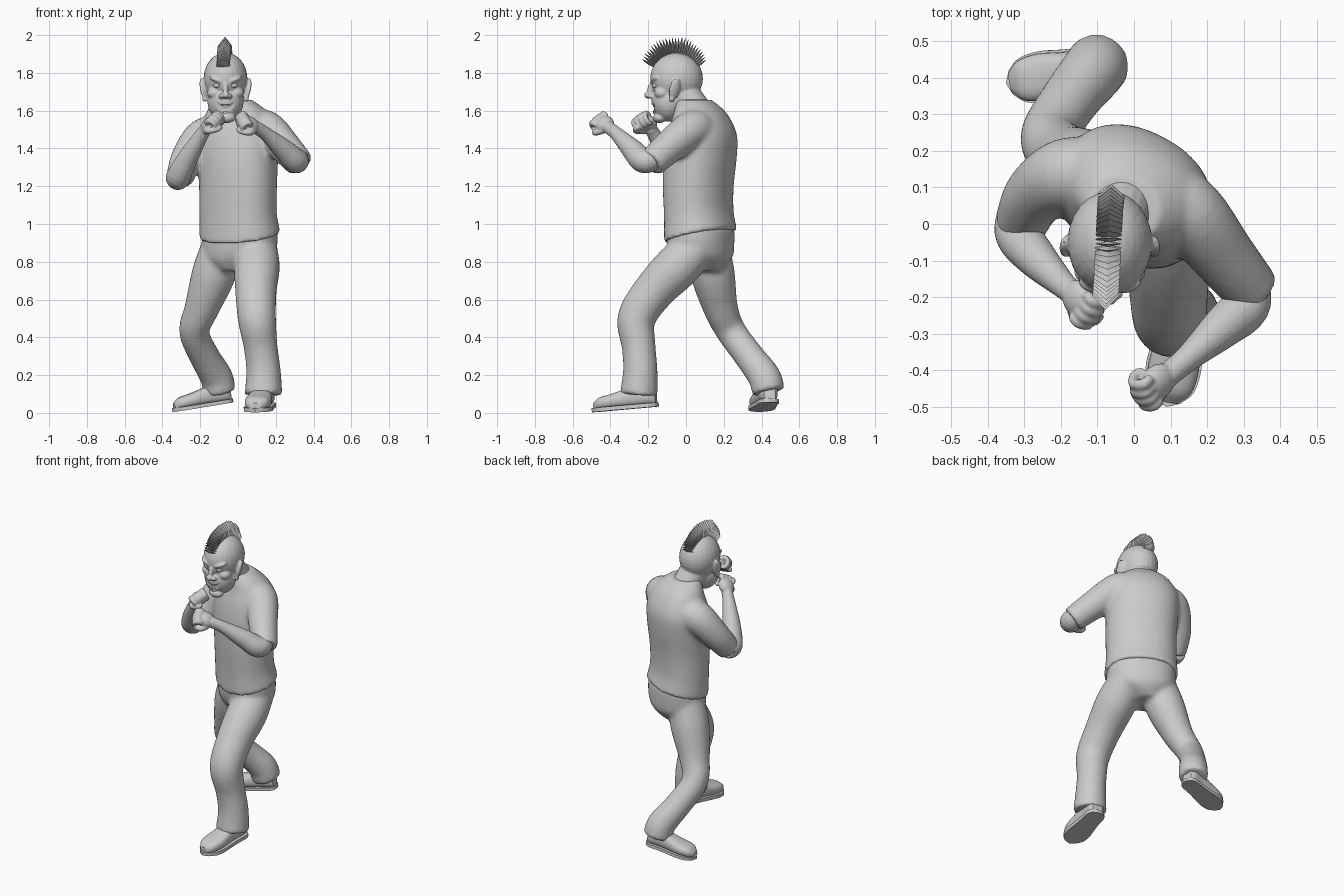
import bpy, bmesh, math, random
from math import cos, sin, pi, radians
from mathutils import Vector, Matrix, Euler

random.seed(4)
if "Cube" in bpy.data.objects:
    bpy.data.objects.remove(bpy.data.objects["Cube"], do_unlink=True)

GREY = (0.6, 0.6, 0.6, 1)
clay = bpy.data.materials.new("plain grey")
clay.use_nodes = True
clay.diffuse_color = GREY
clay.node_tree.nodes["Principled BSDF"].inputs["Base Color"].default_value = GREY


def make(name, bm, smooth=True):
    bmesh.ops.recalc_face_normals(bm, faces=bm.faces)
    me = bpy.data.meshes.new(name)
    bm.to_mesh(me)
    bm.free()
    me.materials.append(clay)
    ob = bpy.data.objects.new(name, me)
    bpy.context.collection.objects.link(ob)
    if smooth:
        shade(ob)
    return ob


def shade(ob):
    bpy.ops.object.select_all(action='DESELECT')
    ob.select_set(True)
    bpy.context.view_layer.objects.active = ob
    bpy.ops.object.shade_smooth_by_angle(angle=radians(45))


def blend(name, bm, voxel, rounds=5, cutter=None):
    """Fuse overlapping shapes into one soft skin, then carve with the cutter."""
    ob = make(name, bm, False)
    mod = ob.modifiers.new("fuse", 'REMESH')
    mod.mode, mod.voxel_size = 'VOXEL', voxel
    mod = ob.modifiers.new("soften", 'SMOOTH')
    mod.factor, mod.iterations = 0.5, rounds
    if cutter:
        mod = ob.modifiers.new("carve", 'BOOLEAN')
        mod.operation, mod.solver, mod.object = 'DIFFERENCE', 'EXACT', cutter
    dg = bpy.context.evaluated_depsgraph_get()
    me = bpy.data.meshes.new_from_object(ob.evaluated_get(dg))
    ob.modifiers.clear()
    ob.data = me
    me.materials.clear()
    me.materials.append(clay)
    shade(ob)


def loft(bm, rings):
    rows = [[bm.verts.new(p) for p in ring] for ring in rings]
    n = len(rows[0])
    for a, b in zip(rows, rows[1:]):
        for i in range(n):
            bm.faces.new((a[i], a[(i + 1) % n], b[(i + 1) % n], b[i]))
    bm.faces.new(rows[0][::-1])
    bm.faces.new(rows[-1])


def curve(pts, steps=5):
    p = [Vector(q) for q in pts]
    p = [2 * p[0] - p[1]] + p + [2 * p[-1] - p[-2]]
    out = []
    for a, b, c, d in zip(p, p[1:], p[2:], p[3:]):
        for k in range(steps):
            t = k / steps
            out.append(0.5 * (2 * b + (c - a) * t + (2 * a - 5 * b + 4 * c - d) * t ** 2
                              + (3 * b - a - 3 * c + d) * t ** 3))
    return out + [p[-2]]


def tube(bm, pts, sides=20, mat=Matrix()):
    """Limb through (x, y, z, radius) points."""
    path = curve(pts)
    rings = []
    side = Vector((1, 0.13, 0.07))
    for i, q in enumerate(path):
        t = (path[min(i + 1, len(path) - 1)] - path[max(i - 1, 0)]).to_3d().normalized()
        side = (side - t * side.dot(t)).normalized()
        up = t.cross(side)
        rings.append([mat @ (q.to_3d() + (side * cos(a) + up * sin(a)) * q[3])
                      for a in (2 * pi * k / sides for k in range(sides))])
    loft(bm, rings)


def ball(bm, loc, size, rot=(0, 0, 0), mat=Matrix()):
    m = mat @ Matrix.LocRotScale(Vector(loc), Euler([radians(r) for r in rot]), Vector(size))
    bmesh.ops.create_uvsphere(bm, u_segments=24, v_segments=16, radius=1, matrix=m)


def trunk(bm, rows, tilt):
    """Stack of ovals: z, centre x, centre y, half width, half depth, turn."""
    rings = []
    low = rows[0][0]
    for z, cx, cy, rx, ry, turn in curve(rows, 4):
        r = Matrix.Rotation(radians(turn), 3, 'Z')
        fall = tilt * max(0, 1 - abs(z - low) * 4)
        ring = []
        for k in range(36):
            a = 2 * pi * k / 36
            x, y = (math.copysign(abs(f) ** 0.9, f) for f in (cos(a), sin(a)))
            ring.append(r @ Vector((rx * x, ry * y, fall * y)) + Vector((cx, cy, z)))
        rings.append(ring)
    loft(bm, rings)


# Shirt: trunk and two sleeves
bm = bmesh.new()
trunk(bm, [(0.935, .01, .077, .222, .172, -32), (1.05, 0, .068, .213, .163, -32),
           (1.2, 0, .065, .213, .168, -32), (1.35, 0, .075, .217, .177, -30),
           (1.47, 0, .085, .215, .17, -27), (1.56, 0, .08, .184, .14, -25),
           (1.612, -.01, .066, .15, .115, -25), (1.658, -.025, .045, .1, .085, -25)], 0.04)
tube(bm, [(.06, .09, 1.5, .1), (.15, .03, 1.5, .101), (.243, -.085, 1.412, .088),
          (.325, -.185, 1.322, .077)])
tube(bm, [(-.09, .13, 1.475, .1), (-.185, .135, 1.457, .101), (-.268, .08, 1.35, .087),
          (-.31, .0, 1.24, .073)])
blend("shirt", bm, 0.012, 7)

# Trousers: hips, forward left leg, trailing right leg
bm = bmesh.new()
trunk(bm, [(.98, .01, .078, .206, .158, -32), (.9, .01, .078, .206, .16, -30),
           (.82, 0, .085, .178, .15, -25), (.75, -.02, .085, .08, .1, 0)], 0)
tube(bm, [(.1, .07, .89, .105), (.1, -.045, .775, .122), (.095, -.17, .645, .11),
          (.1, -.262, .5, .102), (.12, -.25, .35, .09), (.135, -.242, .22, .092),
          (.135, -.25, .095, .101)])
tube(bm, [(-.085, .12, .88, .11), (-.13, .143, .73, .117), (-.193, .185, .55, .092),
          (-.232, .24, .43, .08), (-.178, .335, .3, .08), (-.115, .415, .19, .087),
          (-.097, .438, .11, .088)])
blend("trousers", bm, 0.012, 10)


# Shoes with a welted sole
def shoe(name, heel, yaw, pitch, size):
    m = (Matrix.Translation(heel) @ Matrix.Rotation(radians(yaw), 4, 'Z')
         @ Matrix.Rotation(radians(pitch), 4, 'X') @ Matrix.Scale(size, 4))
    stations = curve([(0, .034, .09), (.03, .052, .12), (.1, .055, .125), (.17, .062, .105),
                      (.24, .07, .088), (.3, .06, .076), (.335, .03, .05)], 4)
    bm = bmesh.new()
    rings = []
    for y, w, h in stations:
        ring = []
        for k in range(20):
            a = 2 * pi * k / 20
            x, z = (math.copysign(abs(f) ** 0.75, f) for f in (cos(a), sin(a)))
            ring.append(m @ Vector((w * x, y, .01 + (h - .01) * (z + 1) / 2)))
        rings.append(ring)
    loft(bm, rings)
    make(name + "_upper", bm)
    edge = [(w + .006, y) for y, w, h in stations]
    edge = [(0, -.012)] + edge + [(0, .35)] + [(-x, y) for x, y in reversed(edge)]
    bm = bmesh.new()
    loft(bm, [[m @ Vector((x, y, z)) for x, y in edge] for z in (0, .022)])
    make(name + "_sole", bm)


shoe("left_shoe", (.15, -.155, .033), 170, -5, 1)
shoe("right_shoe", (-.035, .445, .055), 101, -9, .92)


# Bare forearms ending in fists
def arm(name, path, centre, forward, back, thumb):
    f = Vector(forward).normalized()
    x = f.cross(Vector(back)).normalized()
    m = (Matrix.Translation(centre) @ Matrix((x, f, x.cross(f))).transposed().to_4x4()
         @ Matrix.Scale(1.1, 4))
    bm = bmesh.new()
    tube(bm, path)
    ball(bm, (0, 0, 0), (.046, .05, .032), mat=m)
    for k in range(4):
        fx = -.036 + .024 * k
        reach = .064 - .005 * abs(k - 1.5)
        tube(bm, [(fx, .02, .014, .013), (fx, reach - .012, .016, .0145),
                  (fx, reach, -.012, .013), (fx, reach - .025, -.036, .012),
                  (fx, .01, -.026, .01)], 10, m)
    tube(bm, [(.03 * thumb, -.02, -.01, .017), (.054 * thumb, .015, -.02, .016),
              (.035 * thumb, .045, -.042, .013), (.008 * thumb, .05, -.048, .01)], 10, m)
    blend(name, bm, 0.0055, 3)


arm("left_forearm", [(.31, -.16, 1.35, .06), (.305, -.225, 1.335, .066), (.24, -.285, 1.395, .057),
                     (.15, -.365, 1.475, .037), (.09, -.415, 1.515, .034)],
    (.065, -.432, 1.53), (-.65, -.55, .3), (.3, -.5, .8), -1)
arm("right_forearm", [(-.315, .03, 1.25, .06), (-.315, -.03, 1.25, .064), (-.265, -.095, 1.35, .055),
                      (-.195, -.165, 1.468, .037), (-.165, -.19, 1.51, .034)],
    (-.15, -.205, 1.53), (.4, -.5, .35), (-.4, -.2, .7), 1)

# Carving shape for the eye sockets and the grinning mouth
CX = -.066
bm = bmesh.new()
for s in (-1, 1):
    ball(bm, (CX + s * .043, -.192, 1.734), (.027, .02, .013), (0, -s * 18, 0))
tube(bm, [(CX - .06, -.175, 1.653, .008), (CX - .034, -.188, 1.62, .022),
          (CX, -.194, 1.607, .03), (CX + .034, -.188, 1.62, .022), (CX + .06, -.175, 1.653, .008)])
carver = make("face_carver", bm, False)

# Head with neck, jaw, brows, cheeks, nose and ears
bm = bmesh.new()
ball(bm, (CX, -.05, 1.77), (.116, .14, .137))
ball(bm, (CX, -.09, 1.65), (.096, .093, .108))
ball(bm, (CX + .005, -.14, 1.562), (.048, .036, .028))
tube(bm, [(-.02, .08, 1.56, .085), (-.04, .03, 1.63, .085), (-.06, -.03, 1.71, .088)])
ball(bm, (CX, -.185, 1.715), (.015, .02, .042), (-15, 0, 0))
ball(bm, (CX, -.2, 1.682), (.021, .022, .018))
for s in (-1, 1):
    ball(bm, (CX + s * .022, -.188, 1.677), (.015, .018, .013))
    ball(bm, (CX + s * .046, -.165, 1.764), (.044, .024, .014), (0, -s * 20, s * 15))
    ball(bm, (CX + s * .056, -.128, 1.693), (.042, .04, .032))
    ball(bm, (CX + s * .117, -.06, 1.715), (.015, .03, .06), (-8, s * 14, s * 22))
    ball(bm, (CX + s * .112, -.075, 1.665), (.012, .015, .02))
blend("head", bm, 0.0055, 4, carver)
bpy.data.objects.remove(carver, do_unlink=True)

# Eyes and teeth
bm = bmesh.new()
for s in (-1, 1):
    ball(bm, (CX + s * .043, -.161, 1.734), (.02, .018, .015))
make("eyes", bm)
bm = bmesh.new()
for k in range(8):
    u = (k - 3.5) / 3.5
    for z, rise in ((1.627, .015), (1.59, .027)):
        m = Matrix.LocRotScale(Vector((CX + u * .042, -.17 + .014 * u * u, z + rise * u * u)),
                               Euler((0, 0, u * .4)), Vector((.0107, .01, .016)))
        bmesh.ops.create_cube(bm, size=1, matrix=m)
make("teeth", bm, False)

# Crest of flat pointed spikes fanned over the skull
bm = bmesh.new()
COUNT = 27
for k in range(COUNT):
    t = k / (COUNT - 1)
    a = radians(151 - 119 * t)
    d, along = Vector((0, cos(a), sin(a))), Vector((0, -sin(a), cos(a)))
    hub = Vector((-.078 + .016 * t, -.05, 1.77))
    tip = .213 + .022 * sin(pi * t) - .026 * t + random.uniform(-.005, .003)
    rings = []
    for r, w, h in ((.118, .034, .007), (tip * .8, .036, .008), (tip, .001, .0005)):
        c = hub + d * r
        rings.append([c + Vector((w, 0, 0)), c + along * h, c - Vector((w, 0, 0)), c - along * h])
    loft(bm, rings)
make("crest", bm, False)
